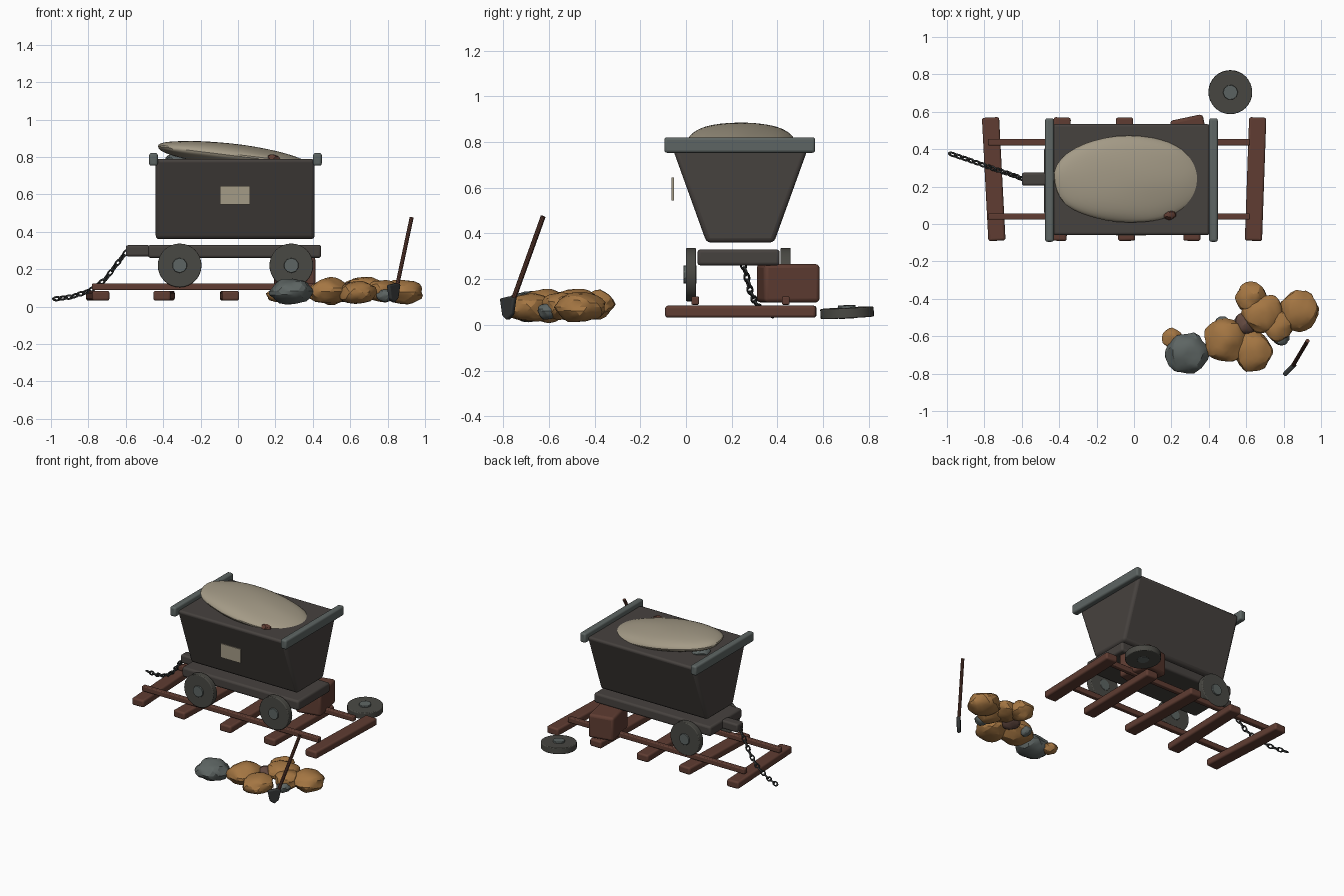
import bpy, bmesh, math
from mathutils import Vector, Matrix, noise

if "Cube" in bpy.data.objects:
    bpy.data.objects.remove(bpy.data.objects["Cube"], do_unlink=True)


def material(name, rgb):
    m = bpy.data.materials.new(name)
    m.use_nodes = True
    m.diffuse_color = (*rgb, 1)
    m.node_tree.nodes["Principled BSDF"].inputs["Base Color"].default_value = (*rgb, 1)
    return m


iron = material("dark iron", (0.062, 0.054, 0.049))
wheel_iron = material("wheel iron", (0.066, 0.065, 0.056))
steel = material("grey steel", (0.11, 0.13, 0.125))
wood = material("red brown wood", (0.115, 0.046, 0.032))
sand = material("pale sand", (0.37, 0.325, 0.24))
ore = material("ochre ore", (0.37, 0.18, 0.055))
black = material("blackened metal", (0.032, 0.035, 0.035))
brown = material("brown stone", (0.12, 0.065, 0.05))


def finish(name, bm, mat, bevel=0.0, angle=35):
    bmesh.ops.recalc_face_normals(bm, faces=bm.faces)
    me = bpy.data.meshes.new(name)
    bm.to_mesh(me)
    bm.free()
    me.materials.append(mat)
    ob = bpy.data.objects.new(name, me)
    bpy.context.collection.objects.link(ob)
    if bevel:
        mod = ob.modifiers.new("Bevel", "BEVEL")
        mod.width = bevel
        mod.segments = 3
    bpy.ops.object.select_all(action="DESELECT")
    ob.select_set(True)
    bpy.context.view_layer.objects.active = ob
    bpy.ops.object.shade_smooth_by_angle(angle=math.radians(angle))
    return ob


def box(name, centre, size, mat, bevel=0.01, turn=0):
    bm = bmesh.new()
    bmesh.ops.create_cube(bm, size=1, matrix=Matrix.Diagonal((*size, 1)))
    ob = finish(name, bm, mat, bevel)
    ob.location = centre
    ob.rotation_euler.z = math.radians(turn)
    return ob


def cylinder(name, start, end, radius, mat, sides=28, bevel=0.0):
    a, b = Vector(start), Vector(end)
    d = b - a
    bm = bmesh.new()
    bmesh.ops.create_cone(bm, cap_ends=True, segments=sides, radius1=radius,
                          radius2=radius, depth=d.length)
    ob = finish(name, bm, mat, bevel)
    ob.location = (a + b) / 2
    ob.rotation_euler = d.to_track_quat("Z", "Y").to_euler()
    return ob


def rock(name, centre, size, mat, seed, rough=0.2, detail=3):
    # Lumpy squashed sphere
    bm = bmesh.new()
    bmesh.ops.create_icosphere(bm, subdivisions=detail, radius=1)
    offset = Vector((seed * 3.7, seed * 1.3, seed * 2.1))
    for v in bm.verts:
        v.co *= 1 + rough * noise.noise(v.co * 1.6 + offset)
        v.co = Vector(v.co[i] * size[i] for i in range(3))
    ob = finish(name, bm, mat, angle=22)
    ob.location = centre
    return ob


# Tub with flared sides
bm = bmesh.new()
half = [(0.09, 0.36), (-0.065, 0.79)]
ring = [(y, z) for y, z in half] + [(0.475 - y, z) for y, z in reversed(half)]
face = bm.faces.new([bm.verts.new((-0.44, y, z)) for y, z in ring])
moved = bmesh.ops.extrude_face_region(bm, geom=[face])["geom"]
bmesh.ops.translate(bm, verts=[g for g in moved if isinstance(g, bmesh.types.BMVert)],
                    vec=(0.85, 0, 0))
finish("tub", bm, iron, 0.02)

# End rims and front plate
for side, x in (("right", -0.452), ("left", 0.425)):
    box(side + "_end_rim", (x, 0.235, 0.787), (0.046, 0.66, 0.068), steel, 0.012)
box("front_plate", (-0.015, -0.058, 0.595), (0.16, 0.009, 0.1), sand, 0)

# Tilted load with pieces of stone at its edge
heap = rock("sand_load", (-0.025, 0.24, 0.807), (0.41, 0.232, 0.062), sand, 2, 0.04, 4)
heap.rotation_euler.y = math.radians(7)
rock("rust_lump", (0.19, 0.05, 0.79), (0.035, 0.028, 0.025), wood, 5, 0.3, 2)
rock("grey_lump", (-0.33, 0.3, 0.79), (0.06, 0.06, 0.025), steel, 6)

# Chassis and coupling
box("chassis", (-0.018, 0.23, 0.295), (0.925, 0.36, 0.07), iron, 0.014)
box("coupling", (-0.535, 0.24, 0.298), (0.13, 0.07, 0.06), iron, 0.012)


def wheel(name, centre, axis):
    c, n = Vector(centre), Vector(axis).normalized()
    cylinder(name, c - n * 0.022, c + n * 0.022, 0.117, wheel_iron, 32, 0.005)
    cylinder(name + "_hub", c - n * 0.025, c + n * 0.033, 0.04, steel, 10, 0.003)


# Three fitted wheels, one fallen
wheel("front_right_wheel", (-0.312, 0.022, 0.22), (0, -1, 0))
wheel("front_left_wheel", (0.285, 0.022, 0.22), (0, -1, 0))
wheel("back_right_wheel", (-0.312, 0.436, 0.22), (0, 1, 0))
wheel("fallen_wheel", (0.515, 0.705, 0.053), (0.02, -0.05, 1))

# Track
for i, (x, turn) in enumerate([(-0.75, 3), (-0.395, -2), (-0.045, 1), (0.315, -1), (0.65, -2)]):
    box(f"sleeper_{i + 1}", (x, 0.24, 0.058), (0.092, 0.66, 0.052), wood, 0.012, turn)
for label, y in (("front", 0.04), ("back", 0.437)):
    box(label + "_rail", (-0.08, y, 0.106), (1.4, 0.034, 0.036), wood, 0.006)

# Crate beside the missing wheel
box("crate", (0.304, 0.447, 0.182), (0.18, 0.25, 0.168), wood, 0.018, 12)

# Chain of alternating links along a hanging path
path = [Vector(p) for p in ((-0.59, 0.24, 0.3), (-0.65, 0.262, 0.225), (-0.71, 0.282, 0.145),
                            (-0.79, 0.31, 0.085), (-0.89, 0.345, 0.052), (-0.985, 0.377, 0.04))]
lengths = [(b - a).length for a, b in zip(path, path[1:])]
count = 15
for i in range(count):
    s = sum(lengths) * (i + 0.5) / count
    k = 0
    while s > lengths[k]:
        s -= lengths[k]
        k += 1
    d = (path[k + 1] - path[k]).normalized()
    bm = bmesh.new()
    grid = []
    for u in range(12):
        a = math.tau * u / 12
        grid.append([])
        for w in range(6):
            b = math.tau * w / 6
            r = 1 + 0.4 * math.cos(b)
            grid[-1].append(bm.verts.new((0.02 * r * math.cos(a), 0.012 * r * math.sin(a),
                                          0.006 * math.sin(b))))
    for u in range(12):
        for w in range(6):
            n, m = (u + 1) % 12, (w + 1) % 6
            bm.faces.new((grid[u][w], grid[n][w], grid[n][m], grid[u][m]))
    link = finish(f"chain_link_{i + 1}", bm, black, angle=60)
    link.location = path[k] + d * s
    twist = Matrix.Rotation(math.radians(45 + 90 * (i % 2)), 4, "X")
    link.rotation_euler = (d.to_track_quat("X", "Z").to_matrix().to_4x4() @ twist).to_euler()

# Ore pile: x, y, z, radius, height
pile = [
    (0.205, -0.61, 0.06, 0.052, 0.035, ore), (0.49, -0.62, 0.08, 0.115, 0.07, ore),
    (0.635, -0.68, 0.075, 0.104, 0.062, ore), (0.63, -0.395, 0.09, 0.082, 0.06, ore),
    (0.69, -0.475, 0.1, 0.105, 0.06, ore), (0.885, -0.465, 0.078, 0.108, 0.065, ore),
    (0.77, -0.54, 0.085, 0.085, 0.06, ore), (0.285, -0.69, 0.082, 0.11, 0.068, steel),
    (0.475, -0.54, 0.06, 0.045, 0.035, steel), (0.785, -0.605, 0.06, 0.045, 0.035, steel),
    (0.6, -0.53, 0.08, 0.062, 0.05, brown)]
for i, (x, y, z, r, h, mat) in enumerate(pile):
    rock(f"pile_rock_{i + 1}", (x, y, z), (r, r, h), mat, i + 1)

# Spade: handle and leaf-shaped blade
cylinder("spade_handle", (0.845, -0.765, 0.085), (0.928, -0.625, 0.475), 0.011, wood, 10)
bm = bmesh.new()
leaf = [(-0.045, 0.04), (-0.03, -0.035), (0, -0.055), (0.03, -0.03), (0.045, 0.045), (0.01, 0.05)]
face = bm.faces.new([bm.verts.new((u, -0.012, z)) for u, z in leaf])
moved = bmesh.ops.extrude_face_region(bm, geom=[face])["geom"]
bmesh.ops.translate(bm, verts=[g for g in moved if isinstance(g, bmesh.types.BMVert)],
                    vec=(0, 0.024, 0))
blade = finish("spade_blade", bm, black, 0.008)
blade.location = (0.832, -0.778, 0.075)
blade.rotation_euler.z = math.radians(45)
